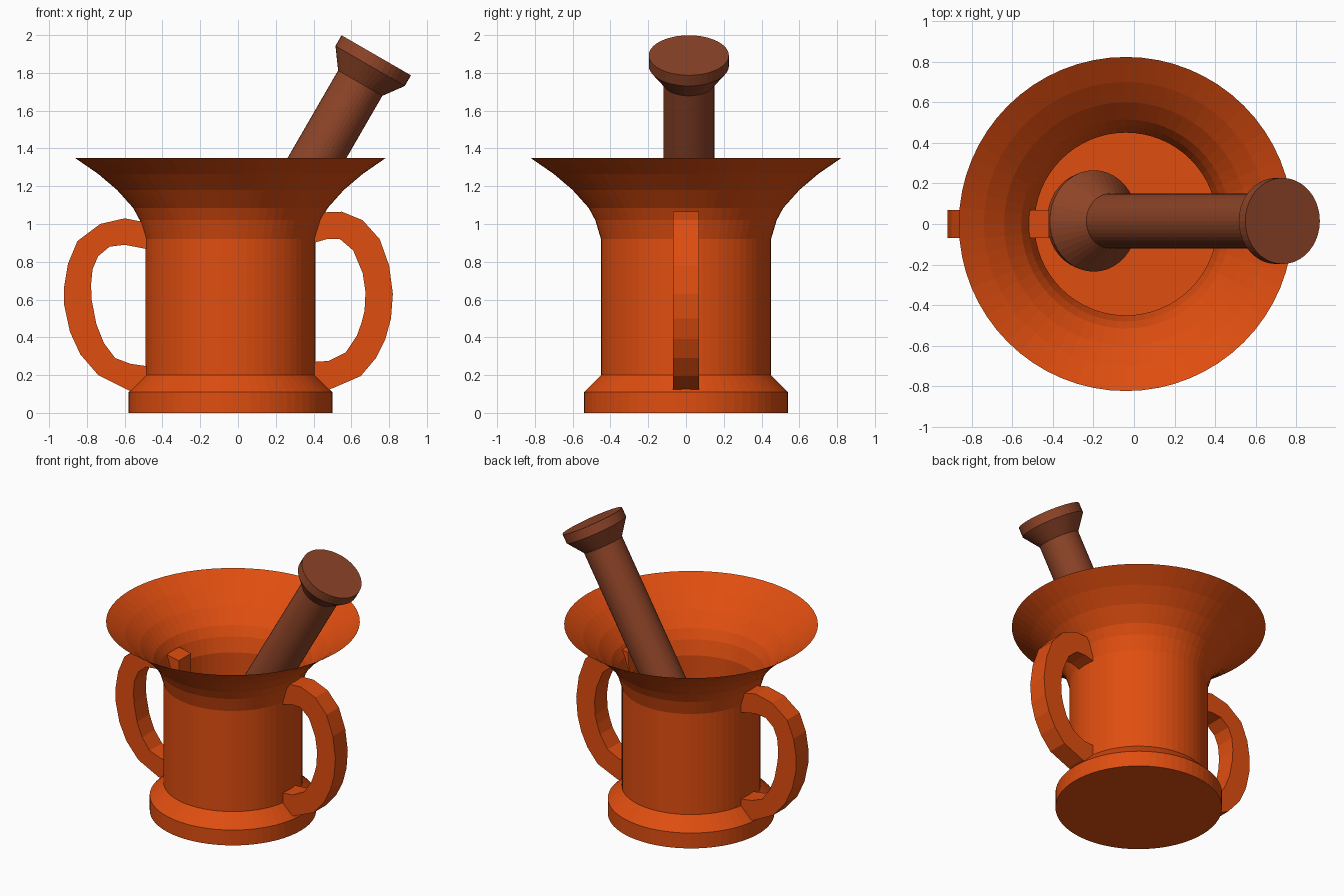
import bpy, bmesh, math
from mathutils import Matrix, Vector

if "Cube" in bpy.data.objects:
    bpy.data.objects.remove(bpy.data.objects["Cube"])


def material(name, rgb):
    m = bpy.data.materials.new(name)
    m.diffuse_color = (*rgb, 1)
    m.use_nodes = True
    m.node_tree.nodes["Principled BSDF"].inputs["Base Color"].default_value = m.diffuse_color
    return m


ORANGE = material("orange clay", (0.74, 0.075, 0.005))
BROWN = material("brown wood", (0.27, 0.058, 0.021))


def finish(bm, name, mat):
    bmesh.ops.recalc_face_normals(bm, faces=bm.faces)
    me = bpy.data.meshes.new(name)
    bm.to_mesh(me)
    bm.free()
    me.materials.append(mat)
    ob = bpy.data.objects.new(name, me)
    bpy.context.collection.objects.link(ob)
    return ob


def lathe(name, profile, mat, steps, matrix):
    """Spin (radius, height) points round z, then place the result."""
    bm = bmesh.new()
    vs = [bm.verts.new((r, 0, z)) for r, z in profile]
    es = [bm.edges.new(p) for p in zip(vs, vs[1:])]
    bmesh.ops.spin(bm, geom=vs + es, cent=(0, 0, 0), axis=(0, 0, 1),
                   angle=math.tau, steps=steps)
    bmesh.ops.remove_doubles(bm, verts=bm.verts, dist=1e-4)
    bm.transform(matrix)
    return finish(bm, name, mat)


def handle(name, outer, inner, half=0.07):
    """Flat-sided band between an outer and an inner outline in xz."""
    bm = bmesh.new()
    rings = [[bm.verts.new((x, y, z)) for (x, z), y in
              ((o, -half), (o, half), (i, half), (i, -half))]
             for o, i in zip(outer, inner)]
    for a, b in zip(rings, rings[1:]):
        for k in range(4):
            n = (k + 1) % 4
            bm.faces.new((a[k], a[n], b[n], b[k]))
    bm.faces.new(rings[0])
    bm.faces.new(rings[-1])
    return finish(bm, name, ORANGE)


# Mortar: stepped foot, straight body and wide flared lip, thin walled
lathe("mortar_bowl",
      [(0, 0), (0.54, 0), (0.54, 0.11), (0.45, 0.20), (0.45, 0.92),
       (0.48, 1.02), (0.515, 1.085), (0.60, 1.18), (0.70, 1.265), (0.823, 1.35)],
      ORANGE, 64, Matrix.Translation((-0.04, 0, 0)))

# Handles
handle("left_handle",
       [(-0.43, 0.10), (-0.58, 0.12), (-0.74, 0.20), (-0.835, 0.31), (-0.89, 0.43),
        (-0.92, 0.57), (-0.92, 0.67), (-0.90, 0.79), (-0.85, 0.91), (-0.73, 1.00),
        (-0.60, 1.03), (-0.42, 0.995)],
       [(-0.43, 0.24), (-0.57, 0.26), (-0.65, 0.29), (-0.71, 0.37), (-0.75, 0.47),
        (-0.775, 0.60), (-0.778, 0.68), (-0.77, 0.76), (-0.74, 0.83), (-0.68, 0.88),
        (-0.60, 0.89), (-0.42, 0.855)])
handle("right_handle",
       [(0.40, 0.10), (0.50, 0.13), (0.65, 0.195), (0.73, 0.29), (0.78, 0.39),
        (0.81, 0.50), (0.82, 0.63), (0.80, 0.78), (0.75, 0.92), (0.66, 1.02),
        (0.55, 1.065), (0.41, 1.06)],
       [(0.40, 0.27), (0.48, 0.275), (0.57, 0.32), (0.63, 0.41), (0.655, 0.48),
        (0.67, 0.54), (0.675, 0.64), (0.66, 0.74), (0.61, 0.86), (0.54, 0.92),
        (0.47, 0.92), (0.40, 0.90)])

# Pestle: leaning 30 degrees, heights measured down from the knob's top
dome = [(0.25 * math.cos(a), -1.86 - 0.17 * math.sin(a))
        for a in (math.radians(d) for d in range(0, 91, 15))]
dome[-1] = (0, dome[-1][1])
lathe("pestle",
      [(0, 0), (0.212, 0), (0.212, -0.065), (0.135, -0.17), (0.135, -1.70)] + dome,
      BROWN, 40,
      Matrix.Translation((0.732, 0.015, 1.893)) @ Matrix.Rotation(math.radians(30), 4, 'Y'))
